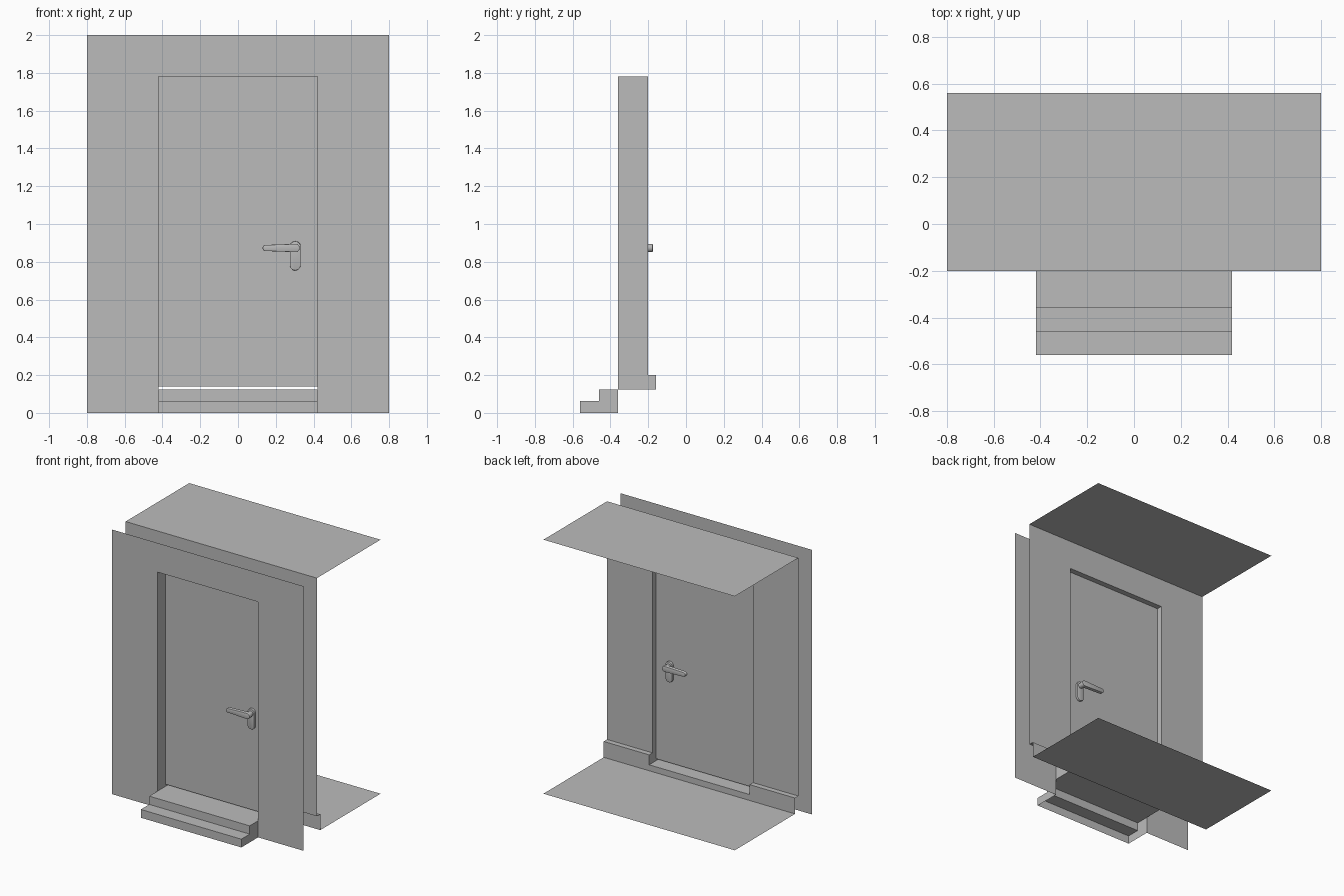
import bpy, bmesh, math
from mathutils import Vector

cube = bpy.data.objects.get("Cube")
if cube:
    bpy.data.objects.remove(cube, do_unlink=True)

grey = bpy.data.materials.new("plain_grey")
grey.use_nodes = True
grey.diffuse_color = (0.5, 0.5, 0.5, 1)
grey.node_tree.nodes["Principled BSDF"].inputs["Base Color"].default_value = (0.5, 0.5, 0.5, 1)

# Main dimensions
HALF_W, TOP = 0.8, 2.0
DOOR_W, DOOR_TOP = 0.42, 1.78
STEP_Y, OUTER_Y, INNER_Y, BOARD_Y, BACK_Y = -0.56, -0.36, -0.2, -0.16, 0.56
SILL_Z, FLOOR_Z, BOARD_Z = 0.125, 0.08, 0.2
DOOR_FRONT, DOOR_BACK = -0.264, -0.242


def finish(name, bm, smooth=False):
    mesh = bpy.data.meshes.new(name)
    bm.to_mesh(mesh)
    bm.free()
    mesh.materials.append(grey)
    obj = bpy.data.objects.new(name, mesh)
    bpy.context.collection.objects.link(obj)
    if smooth:
        bpy.ops.object.select_all(action="DESELECT")
        obj.select_set(True)
        bpy.context.view_layer.objects.active = obj
        bpy.ops.object.shade_smooth_by_angle(angle=math.radians(35))
    return obj


def along_x(p, d):
    return Vector((d, p[0], p[1]))


def along_y(p, d):
    return Vector((p[0], d, p[1]))


def sheet(name, outline, place, depth, flip=False):
    """Flat single face; the outline may be concave."""
    bm = bmesh.new()
    pts = outline[::-1] if flip else outline
    bm.faces.new([bm.verts.new(place(p, depth)) for p in pts])
    return finish(name, bm)


def strip(name, path, place, a, b):
    """Open ribbon: a path swept straight from a to b."""
    bm = bmesh.new()
    rows = [[bm.verts.new(place(p, d)) for p in path] for d in (a, b)]
    for i in range(len(path) - 1):
        bm.faces.new((rows[0][i], rows[1][i], rows[1][i + 1], rows[0][i + 1]))
    return finish(name, bm)


def solid(name, outline, a, b, bevel=0.0, smooth=False):
    """Closed outline in x, z made solid between two depths in y."""
    bm = bmesh.new()
    face = bm.faces.new([bm.verts.new(along_y(p, a)) for p in outline])
    out = bmesh.ops.extrude_face_region(bm, geom=[face])
    verts = [g for g in out["geom"] if isinstance(g, bmesh.types.BMVert)]
    bmesh.ops.translate(bm, verts=verts, vec=(0, b - a, 0))
    bmesh.ops.recalc_face_normals(bm, faces=bm.faces[:])
    if bevel:
        rim = [e for e in bm.edges if all(abs(v.co.y - b) < 1e-5 for v in e.verts)]
        bmesh.ops.bevel(bm, geom=rim, offset=bevel, segments=2, affect="EDGES", profile=0.5)
    return finish(name, bm, smooth)


def arc(cx, cz, r, start, end, n=12):
    angles = [math.radians(start + (end - start) * i / n) for i in range(n + 1)]
    return [(cx + r * math.cos(t), cz + r * math.sin(t)) for t in angles]


def wall_outline(bottom):
    right = [(DOOR_W, bottom), (HALF_W, bottom), (HALF_W, TOP)]
    left = [(-HALF_W, TOP), (-HALF_W, bottom), (-DOOR_W, bottom)]
    return right + left + [(-DOOR_W, DOOR_TOP), (DOOR_W, DOOR_TOP)]


# Outer and inner wall skins, joined by the doorway lining
sheet("outer_wall", wall_outline(0), along_y, OUTER_Y)
sheet("inner_wall", wall_outline(BOARD_Z), along_y, INNER_Y, flip=True)
jamb = [(-DOOR_W, SILL_Z), (-DOOR_W, DOOR_TOP), (DOOR_W, DOOR_TOP), (DOOR_W, SILL_Z)]
strip("doorway_lining", jamb, along_y, OUTER_Y, INNER_Y)

# Ceiling and floor
strip("ceiling", [(INNER_Y, TOP), (BACK_Y, TOP)], along_x, HALF_W, -HALF_W)
strip("floor", [(BOARD_Y, FLOOR_Z), (BACK_Y, FLOOR_Z)], along_x, -HALF_W, HALF_W)

# Steps leading up to the sill, which drops to the floor inside
mid_y, mid_z = -0.46, SILL_Z / 2
steps = [(STEP_Y, 0), (STEP_Y, mid_z), (mid_y, mid_z), (mid_y, SILL_Z), (OUTER_Y, SILL_Z)]
strip("steps", steps, along_x, -DOOR_W, DOOR_W)
sill = [(OUTER_Y, SILL_Z), (BOARD_Y, SILL_Z), (BOARD_Y, FLOOR_Z)]
strip("door_sill", sill, along_x, -DOOR_W, DOOR_W)

# Step cheeks, skirting boards and their ends beside the doorway
board = [(INNER_Y, BOARD_Z), (BOARD_Y, BOARD_Z), (BOARD_Y, FLOOR_Z)]
board_end = [(INNER_Y, SILL_Z), (BOARD_Y, SILL_Z), (BOARD_Y, BOARD_Z), (INNER_Y, BOARD_Z)]
for side, sign in (("left", 1), ("right", -1)):
    x0, x1 = sorted((sign * DOOR_W, sign * HALF_W))
    sheet(side + "_step_cheek", steps + [(OUTER_Y, 0)], along_x, sign * DOOR_W, flip=sign > 0)
    strip(side + "_skirting", board, along_x, x0, x1)
    sheet(side + "_skirting_end", board_end, along_x, sign * DOOR_W, flip=sign > 0)

# Door leaf with a small gap beneath
leaf = [(-DOOR_W, 0.14), (DOOR_W, 0.14), (DOOR_W, DOOR_TOP), (-DOOR_W, DOOR_TOP)]
solid("door_leaf", leaf, DOOR_FRONT, DOOR_BACK)

# Matching handles on both faces of the door
HX, HZ = 0.303, 0.873
plate = arc(HX, 0.88, 0.029, 0, 180) + arc(HX, 0.783, 0.029, 180, 360)
lever = arc(HX + 0.002, HZ, 0.022, -90, 90) + arc(0.146, HZ, 0.016, 90, 270, 8)
for side, face, out in (("front", DOOR_FRONT, -1), ("back", DOOR_BACK, 1)):
    solid(side + "_handle_plate", plate, face, face + out * 0.016, 0.003, True)
    solid(side + "_handle_neck", arc(HX, HZ, 0.02, 0, 345, 23), face + out * 0.014, face + out * 0.045, 0, True)
    solid(side + "_handle_lever", lever, face + out * 0.04, face + out * 0.066, 0.003, True)
